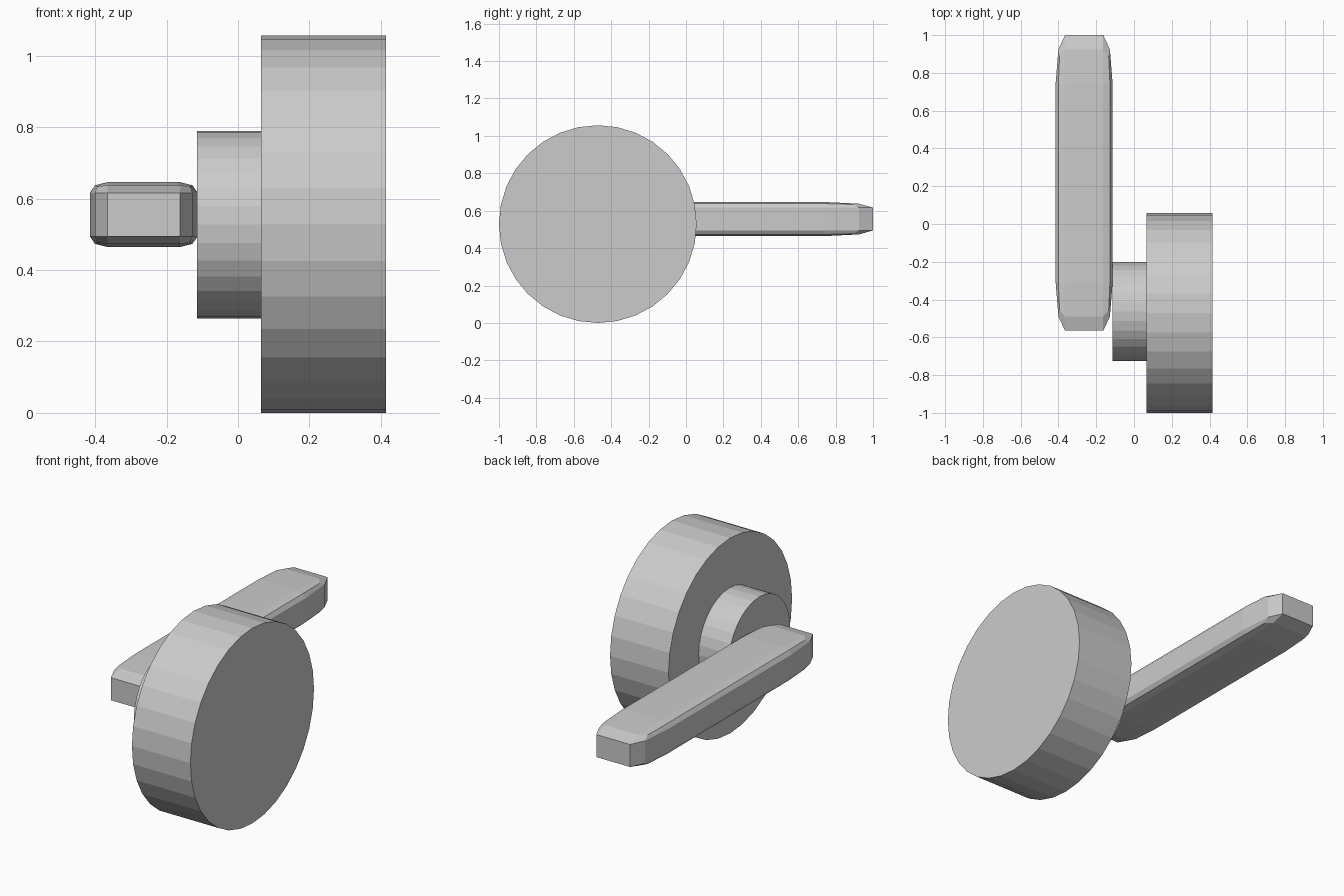
import bpy, bmesh
from math import pi
from mathutils import Matrix

if "Cube" in bpy.data.objects:
    bpy.data.objects.remove(bpy.data.objects["Cube"])


def new_object(name, bm):
    mesh = bpy.data.meshes.new(name)
    bmesh.ops.recalc_face_normals(bm, faces=bm.faces)
    bm.to_mesh(mesh)
    bm.free()
    ob = bpy.data.objects.new(name, mesh)
    bpy.context.collection.objects.link(ob)
    return ob


def disc_along_x(name, x0, x1, y, z, radius):
    bm = bmesh.new()
    bmesh.ops.create_cone(bm, cap_ends=True, segments=32, radius1=radius,
                          radius2=radius, depth=x1 - x0)
    bmesh.ops.transform(bm, verts=bm.verts, matrix=Matrix.Translation(
        ((x0 + x1) / 2, y, z)) @ Matrix.Rotation(pi / 2, 4, 'Y'))
    return new_object(name, bm)


# Mounting plate and the smaller neck in front of it
disc_along_x("mounting_plate", 0.065, 0.415, -0.4715, 0.5285, 0.5285)
disc_along_x("neck", -0.115, 0.065, -0.463, 0.5275, 0.2625)

# Lever: a rounded cube stretched afterwards, so the bevels stretch with it
bm = bmesh.new()
bmesh.ops.create_cube(bm, size=2)
bmesh.ops.bevel(bm, geom=bm.edges[:], offset=0.33, offset_type='OFFSET',
                segments=2, profile=0.5, affect='EDGES')
bmesh.ops.scale(bm, verts=bm.verts, vec=(0.151, 0.7825, 0.091))
bmesh.ops.translate(bm, verts=bm.verts, vec=(-0.264, 0.2175, 0.5555))
new_object("lever", bm)
